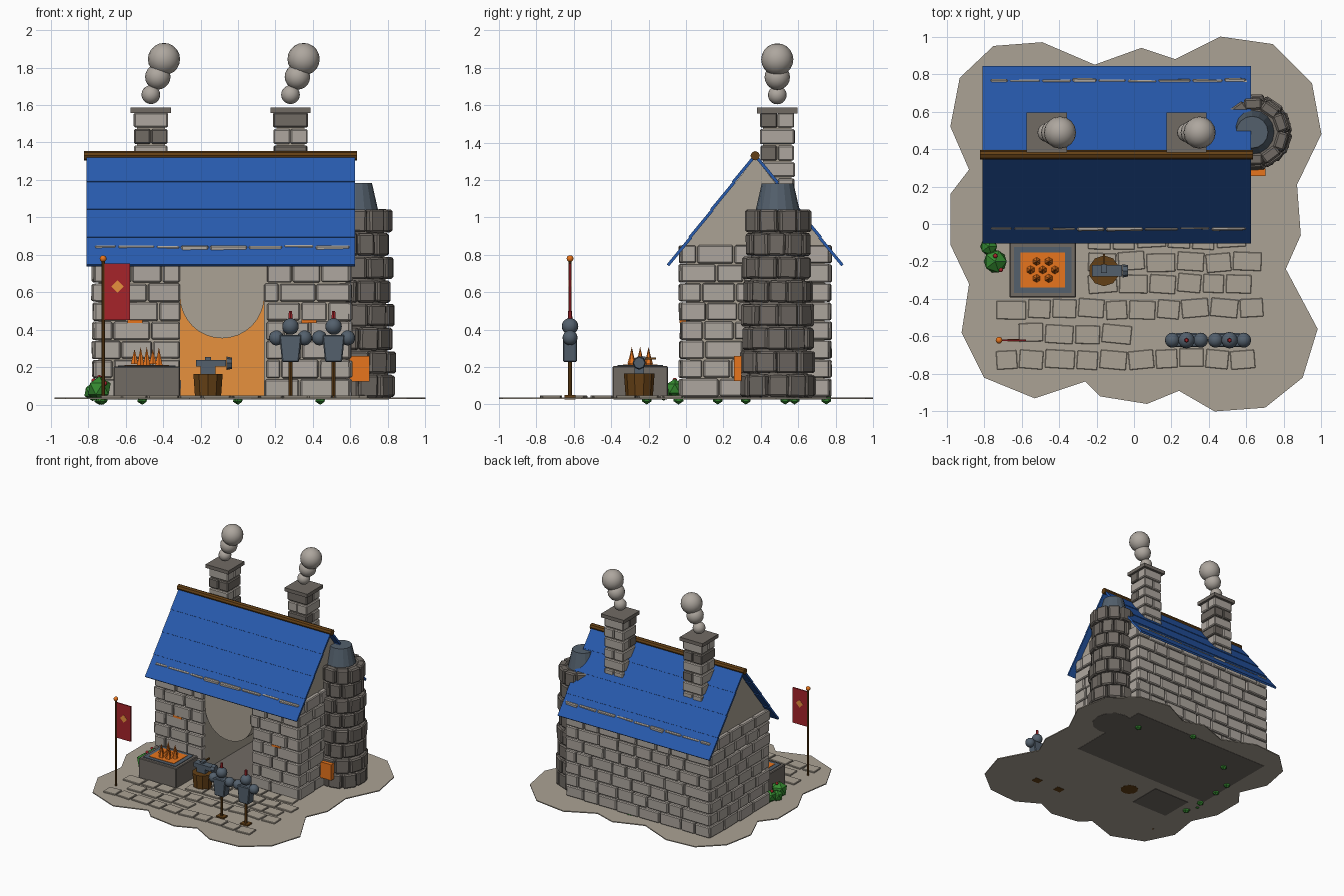
import bpy, bmesh, random
from math import pi, cos, sin, atan2, hypot
from mathutils import Matrix

random.seed(4)
default_cube = bpy.data.objects.get("Cube")
if default_cube:
    bpy.data.objects.remove(default_cube, do_unlink=True)


def material(name, red, green, blue):
    mat = bpy.data.materials.new(name)
    mat.use_nodes = True
    colour = [(c / 255) ** 2.2 for c in (red, green, blue)] + [1]
    mat.diffuse_color = colour
    mat.node_tree.nodes["Principled BSDF"].inputs["Base Color"].default_value = colour
    return mat


EARTH = material("earth_taupe", 170, 161, 147)
STONE = material("light_stone", 172, 165, 157)
DARK = material("dark_stone", 112, 106, 100)
SLATE = material("slate_iron", 84, 96, 108)
BLUE = material("blue_roof", 44, 91, 172)
WOOD = material("brown_wood", 100, 66, 28)
GLOW = material("orange_glow", 242, 122, 36)
WARM = material("warm_interior", 240, 150, 66)
RED = material("red_cloth", 164, 40, 46)
GREEN = material("leaf_green", 56, 138, 52)


def finish(name, bm, mats, bevel=0):
    mesh = bpy.data.meshes.new(name)
    bmesh.ops.recalc_face_normals(bm, faces=bm.faces)
    bm.to_mesh(mesh)
    bm.free()
    for mat in mats if isinstance(mats, list) else [mats]:
        mesh.materials.append(mat)
    obj = bpy.data.objects.new(name, mesh)
    bpy.context.collection.objects.link(obj)
    if bevel:
        mod = obj.modifiers.new("worn_edges", "BEVEL")
        mod.width, mod.segments = bevel, 1
    return obj


def add_box(bm, centre, size, frame=Matrix(), slot=0):
    place = frame @ Matrix.Translation(centre) @ Matrix.Diagonal((*size, 1))
    verts = bmesh.ops.create_cube(bm, size=1, matrix=place)["verts"]
    for face in {f for v in verts for f in v.link_faces}:
        face.material_index = slot
    return verts


def box(name, centre, size, mat, bevel=0):
    bm = bmesh.new()
    add_box(bm, centre, size)
    finish(name, bm, mat, bevel)


def cone(name, centre, r1, r2, height, mat, sides=8, frame=Matrix()):
    bm = bmesh.new()
    bmesh.ops.create_cone(bm, cap_ends=True, segments=sides, radius1=r1, radius2=r2,
                          depth=height, matrix=Matrix.Translation(centre) @ frame)
    finish(name, bm, mat)


def ball(name, centre, radius, mat):
    bm = bmesh.new()
    bmesh.ops.create_uvsphere(bm, u_segments=16, v_segments=10, radius=radius,
                              matrix=Matrix.Translation(centre))
    for face in bm.faces:
        face.smooth = True
    finish(name, bm, mat)


def extrude(name, points, offset, mat):
    bm = bmesh.new()
    face = bm.faces.new([bm.verts.new(p) for p in points])
    out = bmesh.ops.extrude_face_region(bm, geom=[face])["geom"]
    bmesh.ops.translate(bm, vec=offset, verts=[v for v in out if isinstance(v, bmesh.types.BMVert)])
    finish(name, bm, mat)


def jitter(amount):
    return random.uniform(-amount, amount)


# Ground slab with a wavy outline
outline = [(-.75, .95), (-.49, .97), (-.21, .85), (.04, .94), (.22, .88), (.46, 1), (.74, .96),
           (.95, .75), (1, .48), (.87, .21), (.89, -.06), (.81, -.24), (.98, -.56), (.9, -.82),
           (.7, -.98), (.43, -1), (.24, -.89), (.07, -.96), (-.18, -.92), (-.26, -.84),
           (-.53, -.93), (-.8, -.82), (-.92, -.58), (-.88, -.32), (-.98, -.11), (-.98, .16),
           (-.88, .29), (-.98, .52), (-.93, .78)]
extrude("ground", [(x, y, .03) for x, y in outline], (0, 0, .008), EARTH)

# Paving stones
bm = bmesh.new()
for row, (y, start, end) in enumerate([(-.08, -.25, .62), (-.2, -.25, .66), (-.32, -.25, .66),
                                       (-.455, -.74, .66), (-.585, -.62, -.05), (-.72, -.74, .66)]):
    x = start
    while x < end - .06:
        wide = random.uniform(.12, .17)
        turn = Matrix.Translation((x + wide / 2, y + jitter(.008), .042)) @ Matrix.Rotation(jitter(.1), 4, "Z")
        add_box(bm, (0, 0, 0), (wide - .012, .098, .014), turn)
        x += wide
finish("paving", bm, EARTH, .003)

# House core: two solid sides, an upper middle, and a rounded fill hanging in the doorway
LEFT, RIGHT, DOOR_L, DOOR_R, SPRING = -.745, .575, -.31, .14, .58
for name, x0, x1, base in (("core_west", LEFT, DOOR_L, .03), ("core_east", DOOR_R, RIGHT, .03),
                           ("core_middle", DOOR_L, DOOR_R, SPRING)):
    profile = [(0, base), (.74, base), (.74, .855), (.37, 1.32), (0, .855)]
    extrude(name, [(x0, y, z) for y, z in profile], (x1 - x0, 0, 0), EARTH)
box("foundation", (-.085, .37, .037), (1.34, .76, .018), DARK)
middle, radius = (DOOR_L + DOOR_R) / 2, (DOOR_R - DOOR_L) / 2
arc = [pi + pi * i / 16 for i in range(17)]
extrude("door_arch_fill", [(middle + radius * cos(a), 0, SPRING + radius * sin(a)) for a in arc],
        (0, .68, 0), EARTH)
box("doorway_glow", (middle, .69, .315), (.45, .05, .54), WARM)
for side in (-1, 1):
    box("window_glow", (middle + side * .465, -.01, .446), (.08, .05, .02), GLOW)


# Brick walls, each laid in its own frame with x along the wall and -y outward
def brick_wall(name, origin, angle, length, opening=None):
    frame = Matrix.Translation(origin) @ Matrix.Rotation(angle, 4, "Z")
    bm = bmesh.new()
    rows, high = 8, .102
    for row in range(rows):
        z = .038 + high * (row + .5)
        spans = [(0, length)]
        if opening and z < .74:
            spans = [(0, opening[0] + jitter(.012)), (opening[1] + jitter(.012), length)]
        for start, end in spans:
            x = start
            first = True
            while x < end - .01:
                wide = random.uniform(.13, .21) * (.6 if first and row % 2 else 1)
                if end - x - wide < .08:
                    wide = end - x
                first = False
                thick = .066 + jitter(.012)
                tilt = frame @ Matrix.Translation((x + wide / 2, 0, z)) @ Matrix.Rotation(jitter(.03), 4, "Z")
                add_box(bm, (0, 0, 0), (wide - .008, thick, high - .007 + jitter(.004)),
                        tilt @ Matrix.Rotation(jitter(.03), 4, "X"))
                x += wide
    finish(name, bm, STONE, .007)


brick_wall("front_bricks", (-.77, 0, 0), 0, 1.37, (.46, .91))
brick_wall("back_bricks", (.6, .74, 0), pi, 1.37)
brick_wall("right_bricks", (.572, -.03, 0), pi / 2, .8)
brick_wall("left_bricks", (-.742, .77, 0), -pi / 2, .8)

# Roof: overlapping board courses on both slopes, and a ridge pole
run, drop, courses = .463, .59, 4
slope = hypot(run, drop)
for side, label in ((-1, "front"), (1, "back")):
    bm = bmesh.new()
    frame = Matrix.Translation((-.092, .37, 1.335)) @ Matrix.Scale(side, 4, (0, 1, 0)) \
        @ Matrix.Rotation(-atan2(drop, run), 4, "X")
    for i in range(courses):
        tilt = frame @ Matrix.Translation((0, slope * (i + .5) / courses, 0)) @ Matrix.Rotation(.025, 4, "X")
        add_box(bm, (0, 0, 0), (1.434, slope / courses + .006, .016), tilt)
    finish(label + "_roof", bm, BLUE)
ALONG_X = Matrix.Rotation(pi / 2, 4, "Y")
cone("ridge_pole", (-.093, .37, 1.33), .025, .025, 1.455, WOOD, 8, ALONG_X)

# Chimneys with smoke
for cx in (-.465, .28):
    cy = .488
    box("chimney_core", (cx, cy, 1.29), (.15, .15, .52), EARTH)
    bm = bmesh.new()
    for row in range(6):
        z = 1.08 + .088 * row
        for half in (-1, 1):
            thin, wide = .088 + jitter(.004), .182 + jitter(.006)
            slot = int(random.random() < .2)
            if row % 2:
                add_box(bm, (cx, cy + half * .046, z), (wide, thin, .08), slot=slot)
            else:
                add_box(bm, (cx + half * .046, cy, z), (thin, wide, .08), slot=slot)
    finish("chimney_bricks", bm, [STONE, DARK], .007)
    box("chimney_cap", (cx, cy, 1.572), (.215, .215, .03), DARK)
    for dx, z, r in ((0, 1.655, .05), (.037, 1.75, .068), (.07, 1.845, .086)):
        ball("smoke_puff", (cx + dx, cy, z), r, STONE)

# Round furnace tower
tx, ty = .64, .49
cone("tower_core", (tx, ty, .53), .165, .135, 1.004, DARK, 12)
bm = bmesh.new()
for row in range(8):
    ring = .167 - .004 * row + (.006 if row % 2 else -.004)
    count = 10
    for i in range(count):
        turn = Matrix.Translation((tx, ty, .1 + .126 * row)) \
            @ Matrix.Rotation(2 * pi * (i + .5 * (row % 2)) / count + jitter(.04), 4, "Z")
        add_box(bm, (ring + jitter(.006), 0, 0), (.06, ring * .66, .117 + jitter(.006)),
                turn @ Matrix.Rotation(jitter(.03), 4, "X"))
finish("tower_bricks", bm, DARK, .01)
cone("tower_flue", (tx - .01, ty, 1.11), .118, .085, .145, SLATE, 16)
box("tower_hatch", (.648, .277, .193), (.105, .04, .135), GLOW)

# Forge hearth with flames
fx, fy = -.487, -.245
box("hearth", (fx, fy, .1165), (.355, .295, .177), DARK, .005)
box("hearth_rim", (fx, fy, .206), (.305, .245, .008), SLATE)
box("hearth_bed", (fx, fy, .209), (.235, .185, .008), GLOW)
for i in range(7):
    reach = .065 if i else 0
    a = 2 * pi * i / 6
    cone("flame", (fx + reach * cos(a), fy + reach * .8 * sin(a), .258), .023, 0,
         .1 if i % 2 == 0 else .08, GLOW, 6)

# Anvil on a stump
ax, ay = -.16, -.25
cone("stump", (ax, ay, .097), .072, .082, .137, WOOD, 10)
box("anvil_foot", (ax, ay, .185), (.08, .05, .04), SLATE)
box("anvil_body", (ax + .015, ay, .222), (.16, .062, .036), SLATE)
cone("anvil_horn", (ax + .113, ay, .222), .036, .03, .028, SLATE, 8, ALONG_X)
box("hammer_head", (ax, ay + .012, .246), (.03, .045, .02), SLATE)
box("hammer_handle", (ax, ay + .06, .246), (.012, .06, .012), WOOD)

# Armour stands
for sx in (.28, .51):
    sy = -.62
    box("stand_base", (sx, sy, .039), (.07, .06, .022), WOOD)
    cone("stand_post", (sx, sy, .14), .011, .011, .2, WOOD)
    bm = bmesh.new()
    for v in add_box(bm, (sx, sy, .3), (.12, .075, .145)):
        if v.co.z < .3:
            v.co.x = sx + (v.co.x - sx) * .75
    finish("breastplate", bm, SLATE, .006)
    for side in (-1, 1):
        ball("shoulder_guard", (sx + side * .075, sy, .357), .04, SLATE)
    ball("helmet", (sx, sy, .418), .044, SLATE)
    cone("helmet_plume", (sx, sy, .475), .013, .01, .05, RED, 6)

# Banner
px, py = -.72, -.62
cone("flag_pole", (px, py, .4), .009, .009, .744, WOOD)
ball("pole_finial", (px, py, .78), .018, GLOW)
box("banner", (-.645, py, .603), (.135, .01, .3), RED)
extrude("banner_emblem", [(-.643 + dx, py - .007, .632 + dz) for dx, dz in
                          ((-.033, 0), (0, -.033), (.033, 0), (0, .033))], (0, .014, 0), WARM)


# Bushes, berries and wall tufts
def leaves(name, spots):
    bm = bmesh.new()
    for x, y, z, r in spots:
        bmesh.ops.create_icosphere(bm, subdivisions=1, radius=r, matrix=Matrix.Translation((x, y, z)))
    finish(name, bm, GREEN)


leaves("bushes", [(-.74, -.2, .085, .068), (-.775, -.12, .07, .05), (-.755, -.06, .085, .052)])
for x, y, z in ((-.74, -.17, .147), (-.71, -.245, .115), (-.77, -.06, .13)):
    ball("berry", (x, y, z), .012, RED)
leaves("wall_tufts", [(x, y, .03, .03) for x, y in
                      ((.44, .58), (0, .75), (-.51, .53), (-.72, .32), (-.73, .17), (-.74, -.04), (-.73, -.21))])
